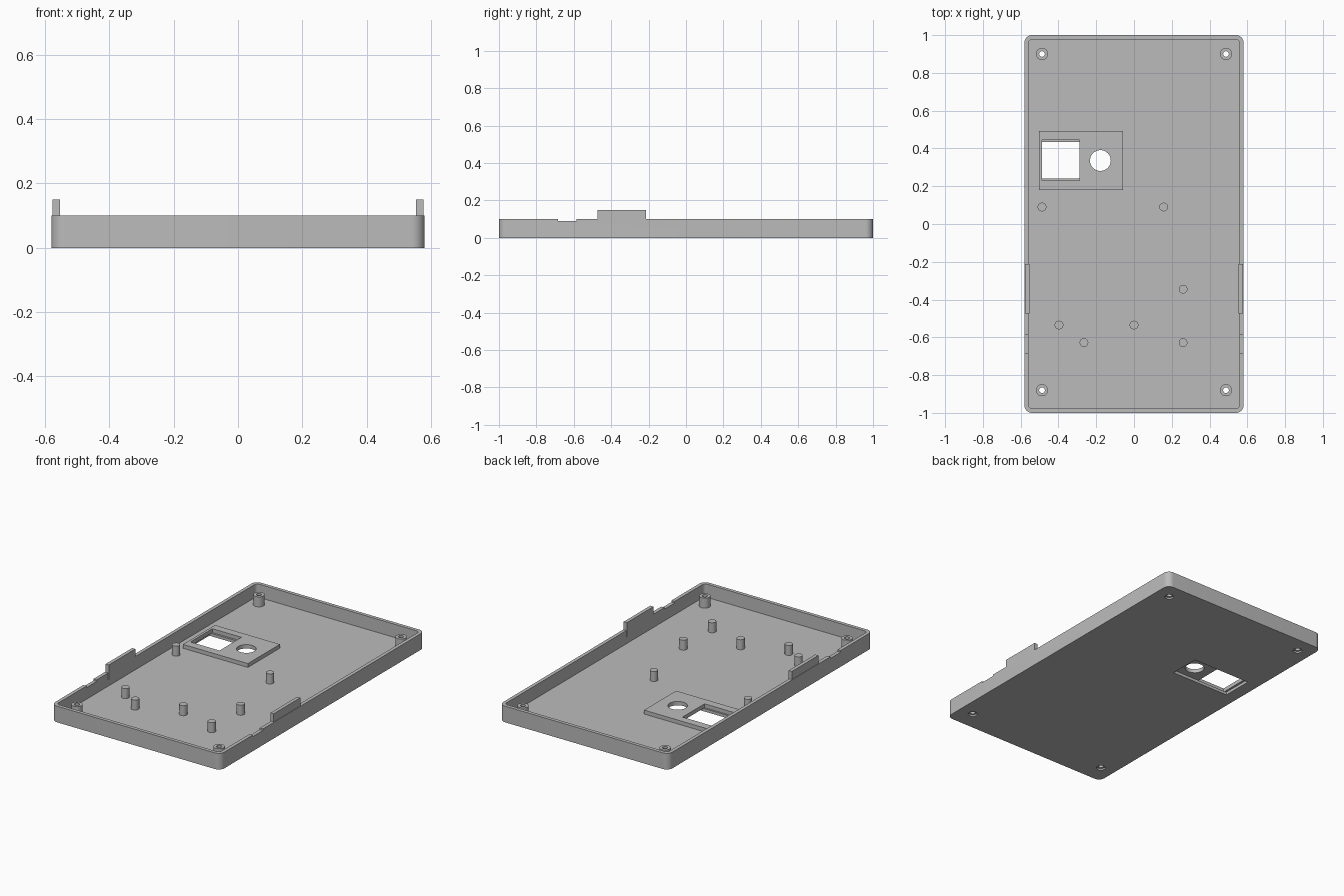
import bpy, bmesh, math

cube = bpy.data.objects.get("Cube")
if cube:
    bpy.data.objects.remove(cube, do_unlink=True)

grey = bpy.data.materials.new("light_grey_plastic")
grey.use_nodes = True
COLOUR = (0.5, 0.5, 0.5, 1)
grey.diffuse_color = COLOUR
grey.node_tree.nodes["Principled BSDF"].inputs["Base Color"].default_value = COLOUR

HALF_X, HALF_Y, HEIGHT = 0.58, 1.0, 0.10
WALL, FLOOR, POST_TOP = 0.022, 0.018, 0.08


def finish(name, bm):
    bmesh.ops.recalc_face_normals(bm, faces=bm.faces)
    mesh = bpy.data.meshes.new(name)
    bm.to_mesh(mesh)
    bm.free()
    mesh.materials.append(grey)
    ob = bpy.data.objects.new(name, mesh)
    bpy.context.collection.objects.link(ob)
    return ob


def prism(name, outline, z0, z1):
    bm = bmesh.new()
    face = bm.faces.new([bm.verts.new((x, y, z0)) for x, y in outline])
    made = bmesh.ops.extrude_face_region(bm, geom=[face])["geom"]
    for v in made:
        if isinstance(v, bmesh.types.BMVert):
            v.co.z = z1
    return finish(name, bm)


def box(name, x0, x1, y0, y1, z0, z1):
    return prism(name, [(x0, y0), (x1, y0), (x1, y1), (x0, y1)], z0, z1)


def cylinder(name, x, y, r, z0, z1, sides=32):
    angles = [2 * math.pi * i / sides for i in range(sides)]
    return prism(name, [(x + r * math.cos(a), y + r * math.sin(a)) for a in angles], z0, z1)


def rounded_outline(hx, hy, r, steps=10):
    points = []
    for quarter, (sx, sy) in enumerate([(1, 1), (-1, 1), (-1, -1), (1, -1)]):
        for i in range(steps + 1):
            a = math.pi / 2 * (quarter + i / steps)
            points.append((sx * (hx - r) + r * math.cos(a), sy * (hy - r) + r * math.sin(a)))
    return points


def cut(ob, cutters):
    """Subtract every cutter, bake the result and drop the cutters."""
    for c in cutters:
        c.hide_render = True
        mod = ob.modifiers.new("cut", "BOOLEAN")
        mod.operation, mod.solver, mod.object = "DIFFERENCE", "EXACT", c
    bpy.context.view_layer.update()
    graph = bpy.context.evaluated_depsgraph_get()
    mesh = bpy.data.meshes.new_from_object(ob.evaluated_get(graph))
    ob.modifiers.clear()
    ob.data = mesh
    for c in cutters:
        bpy.data.objects.remove(c, do_unlink=True)


parts = []

# Tray shell with rounded corners
tray = prism("tray", rounded_outline(HALF_X, HALF_Y, 0.04), 0, HEIGHT)
parts.append(tray)
cutters = [
    prism("cavity", rounded_outline(HALF_X - WALL, HALF_Y - WALL, 0.02), FLOOR, 0.2),
    box("floor_opening", -0.50, -0.10, 0.24, 0.433, -0.1, 0.1),
]

# Shallow dips in the side rims
for side in (-1, 1):
    xs = sorted((side * 0.5, side * 0.65))
    cutters.append(box("rim_dip", *xs, -0.685, -0.585, 0.09, 0.2))

# Corner screw bosses with through holes and wider sockets underneath
bosses = [(sx * 0.487, y) for sx in (-1, 1) for y in (-0.88, 0.90)]
for x, y in bosses:
    cutters.append(cylinder("screw_socket", x, y, 0.026, -0.1, 0.1))
cut(tray, cutters)
for x, y in bosses:
    boss = cylinder("screw_boss", x, y, 0.032, 0.010, POST_TOP)
    cut(boss, [cylinder("screw_hole", x, y, 0.015, -0.1, 0.2)])
    parts.append(boss)

# Raised panel with a square window and a round hole
panel = box("window_panel", -0.503, -0.058, 0.18, 0.493, FLOOR, 0.042)
cut(panel, [
    box("window", -0.487, -0.288, 0.23, 0.445, -0.1, 0.1),
    cylinder("round_hole", -0.178, 0.336, 0.055, -0.1, 0.1, 48),
])
parts.append(panel)

# Standoff posts
for x, y in [(-0.487, 0.09), (0.157, 0.09), (0.26, -0.345), (-0.397, -0.535),
             (0, -0.535), (-0.265, -0.628), (0.26, -0.628)]:
    parts.append(cylinder("standoff_post", x, y, 0.023, 0.010, POST_TOP))

# Locating tabs on the long walls
for side, label in ((1, "left_tab"), (-1, "right_tab")):
    xs = sorted((side * 0.554, side * 0.576))
    parts.append(box(label, *xs, -0.473, -0.213, 0.06, 0.15))

# Smooth round surfaces, crisp edges
bpy.ops.object.select_all(action="DESELECT")
for ob in parts:
    ob.select_set(True)
bpy.context.view_layer.objects.active = tray
bpy.ops.object.shade_smooth_by_angle(angle=math.radians(30))
